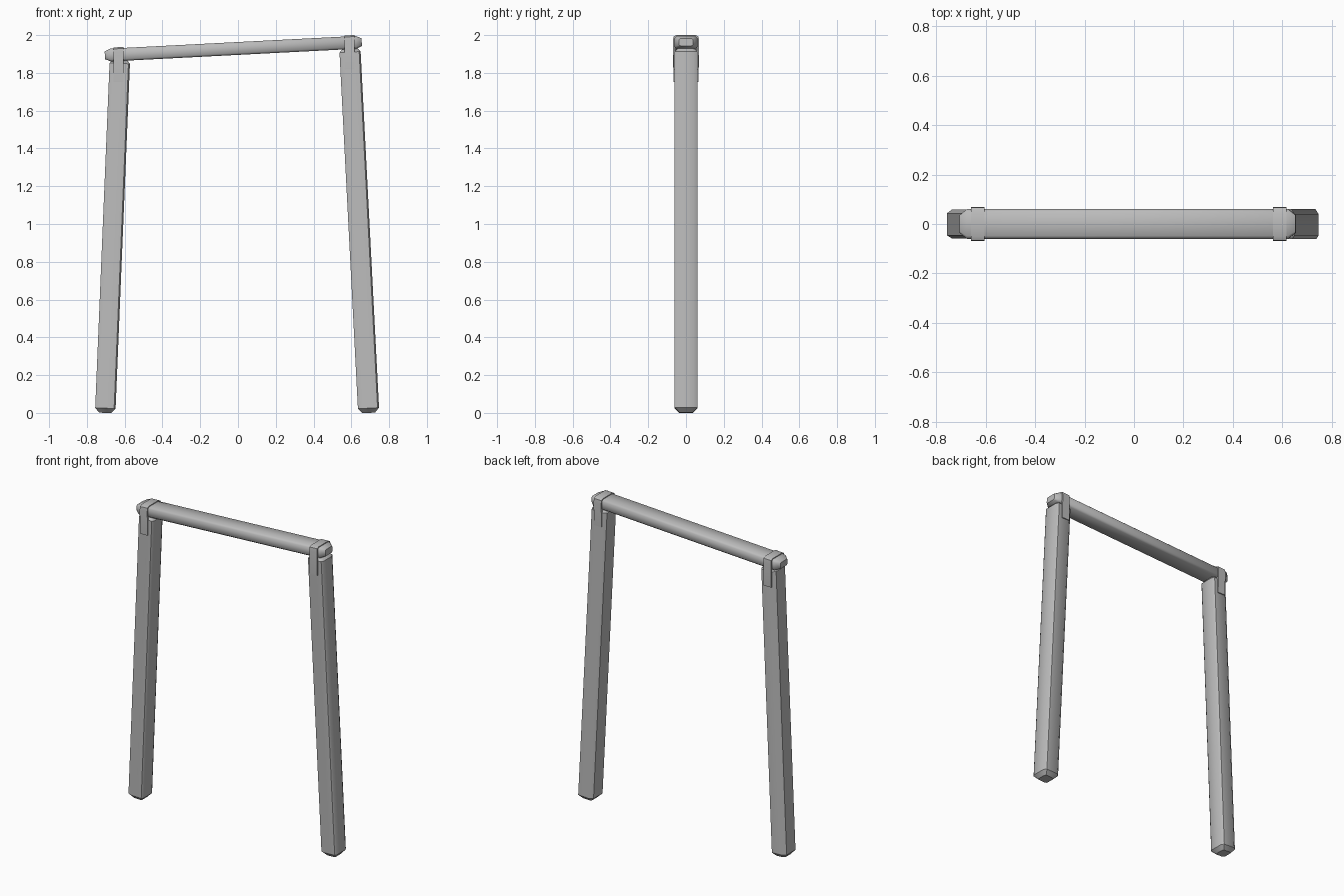
import bpy, bmesh, math
from mathutils import Vector, Matrix

cube = bpy.data.objects.get("Cube")
if cube:
    bpy.data.objects.remove(cube, do_unlink=True)

grey = bpy.data.materials.new("weathered grey")
grey.use_nodes = True
colour = (0.5, 0.5, 0.5, 1)
grey.diffuse_color = colour
grey.node_tree.nodes["Principled BSDF"].inputs["Base Color"].default_value = colour


def finish(name, bm, angle):
    bmesh.ops.recalc_face_normals(bm, faces=bm.faces)
    mesh = bpy.data.meshes.new(name)
    bm.to_mesh(mesh)
    bm.free()
    obj = bpy.data.objects.new(name, mesh)
    bpy.context.collection.objects.link(obj)
    mesh.materials.append(grey)
    bpy.ops.object.select_all(action='DESELECT')
    obj.select_set(True)
    bpy.context.view_layer.objects.active = obj
    bpy.ops.object.shade_smooth_by_angle(angle=math.radians(angle))
    return obj


def section(w, d, chamfers):
    """Rectangle with its corners cut, counter-clockwise from (-,-)."""
    pts = []
    for (sx, sy), (cx, cy) in zip([(-1, -1), (1, -1), (1, 1), (-1, 1)], chamfers):
        pair = [(sx * w, sy * (d - cy)), (sx * (w - cx), sy * d)]
        pts += pair if sx * sy > 0 else pair[::-1]
    return pts


def timber(name, start, end, w, d, chamfers, tip):
    """Rough-hewn log lofted between two points, with tapered ends."""
    start, end = Vector((start[0], 0, start[1])), Vector((end[0], 0, end[1]))
    axis = (end - start).normalized()
    side = Vector((0, 1, 0)).cross(axis)
    length = (end - start).length
    profile = section(w, d, chamfers)
    bm = bmesh.new()
    rings = []
    for t, scale in [(0, 0.6), (tip, 1), (length - tip, 1), (length, 0.6)]:
        rings.append([bm.verts.new(start + axis * t + side * u * scale
                                   + Vector((0, v * scale, 0))) for u, v in profile])
    n = len(profile)
    for a, b in zip(rings, rings[1:]):
        for i in range(n):
            j = (i + 1) % n
            bm.faces.new((a[i], a[j], b[j], b[i]))
    bm.faces.new(rings[0])
    bm.faces.new(rings[-1])
    return finish(name, bm, 40)


def strap(name, x, top, drop, tilt):
    """Folded band over the beam, hanging down the front and back of the leg."""
    outer = [(-0.066, top - drop), (-0.069, top - 0.03), (-0.066, top - 0.008), (-0.05, top),
             (0.05, top), (0.066, top - 0.008), (0.069, top - 0.03), (0.066, top - drop)]
    inner = [(y * 0.84, z if i in (0, 7) else z - 0.01) for i, (y, z) in enumerate(outer)]
    bm = bmesh.new()
    face = bm.faces.new([bm.verts.new((x - 0.027, y, z)) for y, z in outer + inner[::-1]])
    ext = bmesh.ops.extrude_face_region(bm, geom=[face])
    moved = [v for v in ext["geom"] if isinstance(v, bmesh.types.BMVert)]
    bmesh.ops.translate(bm, verts=moved, vec=(0.054, 0, 0))
    for v in bm.verts:
        if v.co.z > top - 0.05:
            v.co.z += (v.co.x - x) * tilt
    return finish(name, bm, 35)


# Two leaning legs, with a broader cut along the outer-right corners
leg_cut = [(0.02, 0.012), (0.008, 0.012), (0.012, 0.02), (0.02, 0.015)]
timber("right_leg", (-0.703, 0.0), (-0.625, 1.875), 0.054, 0.059, leg_cut, 0.025)
timber("left_leg", (0.692, 0.0), (0.592, 1.935), 0.056, 0.06, leg_cut, 0.025)

# Sloping crossbeam
beam_cut = [(0.01, 0.012)] * 4
timber("crossbeam", (-0.705, 1.893), (0.655, 1.963), 0.034, 0.06, beam_cut, 0.03)

# Bands tying the crossbeam to the legs
strap("right_strap", -0.633, 1.936, 0.185, 0.05)
strap("left_strap", 0.59, 1.999, 0.182, 0.05)
